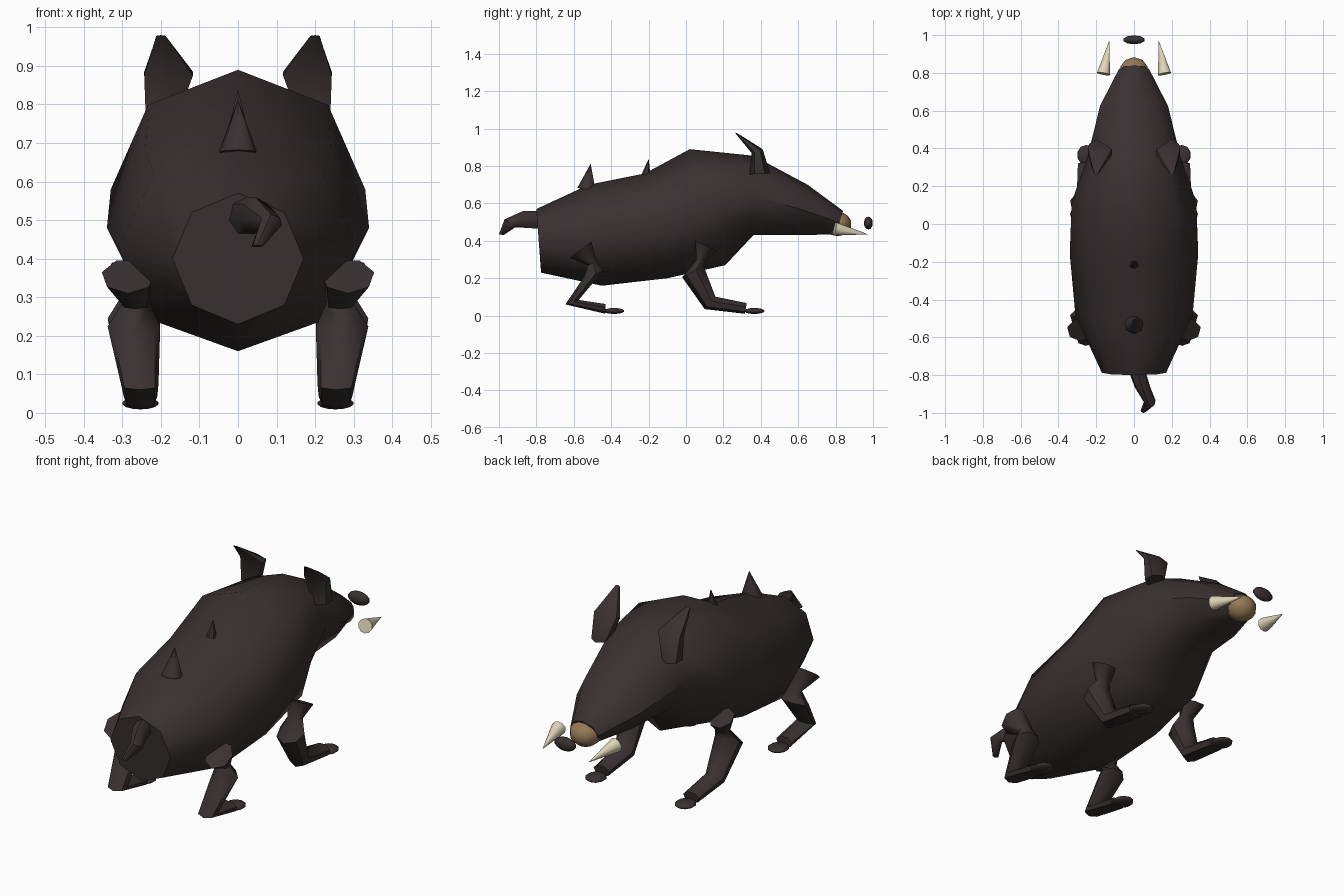
import bpy, bmesh, math
from mathutils import Vector

if "Cube" in bpy.data.objects:
    bpy.data.objects.remove(bpy.data.objects["Cube"])


def material(name, colour):
    m = bpy.data.materials.new(name)
    m.use_nodes = True
    m.diffuse_color = (*colour, 1)
    m.node_tree.nodes["Principled BSDF"].inputs["Base Color"].default_value = (*colour, 1)
    return m


HIDE = material("dark hide", (0.042, 0.031, 0.031))
SNOUT = material("tan snout", (0.30, 0.19, 0.09))
IVORY = material("ivory", (0.74, 0.67, 0.48))


def finish(name, bm, mat, angle=50):
    bmesh.ops.recalc_face_normals(bm, faces=bm.faces)
    mesh = bpy.data.meshes.new(name)
    bm.to_mesh(mesh)
    bm.free()
    mesh.materials.append(mat)
    ob = bpy.data.objects.new(name, mesh)
    bpy.context.collection.objects.link(ob)
    bpy.ops.object.select_all(action='DESELECT')
    ob.select_set(True)
    bpy.context.view_layer.objects.active = ob
    bpy.ops.object.shade_smooth_by_angle(angle=math.radians(angle))
    return ob


def loft(name, rings, sides, mat=HIDE, side=1):
    """Each ring: two opposite points (y, z), (y, z), then centre x and x radius."""
    bm = bmesh.new()
    loops = []
    for ya, za, yb, zb, cx, rx in rings:
        a, b = Vector((cx, ya, za)), Vector((cx, yb, zb))
        mid, half = (a + b) / 2, (a - b) / 2
        loop = []
        for i in range(sides):
            t = math.tau * i / sides
            p = mid + half * math.cos(t) + Vector((rx * math.sin(t), 0, 0))
            loop.append(bm.verts.new((p.x * side, p.y, p.z)))
        loops.append(loop)
    for lo, hi in zip(loops, loops[1:]):
        for i in range(sides):
            j = (i + 1) % sides
            bm.faces.new((lo[i], lo[j], hi[j], hi[i]))
    bm.faces.new(loops[0])
    bm.faces.new(loops[-1])
    return finish(name, bm, mat)


def cone(name, base, tip, radius, sides, mat):
    bm = bmesh.new()
    base, tip = Vector(base), Vector(tip)
    bmesh.ops.create_cone(bm, cap_ends=True, segments=sides, radius1=radius,
                          radius2=0.001, depth=(tip - base).length)
    ob = finish(name, bm, mat)
    ob.rotation_euler = (tip - base).to_track_quat('Z', 'Y').to_euler()
    ob.location = (base + tip) / 2
    return ob


def ball(name, centre, radii, mat, u=10, v=7):
    bm = bmesh.new()
    bmesh.ops.create_uvsphere(bm, u_segments=u, v_segments=v, radius=1)
    bmesh.ops.scale(bm, vec=radii, verts=bm.verts)
    bmesh.ops.translate(bm, vec=centre, verts=bm.verts)
    return finish(name, bm, mat, 60)


# Body and head in one octagonal loft
loft("body", [
    (-.80, .57, -.775, .23, 0, .17),
    (-.52, .70, -.45, .16, 0, .31),
    (-.22, .76, -.10, .20, 0, .34),
    (.02, .89, .21, .27, 0, .33),
    (.36, .855, .36, .43, 0, .245),
    (.65, .70, .60, .43, 0, .18),
    (.84, .56, .80, .435, 0, .08)], 8)

# Snout tip and nose
ball("snout", (0, .81, .49), (.078, .075, .065), SNOUT)
ball("nose", (0, .975, .495), (.06, .024, .034), HIDE)

# Curled tail
loft("tail", [
    (-.79, .56, -.79, .46, .02, .045),
    (-.87, .56, -.86, .465, .045, .042),
    (-.97, .515, -.91, .47, .085, .03),
    (-1.0, .435, -.975, .43, .05, .015)], 7)

# Back spikes
cone("rear_spike", (0, -.53, .675), (0, -.51, .81), .052, 7, HIDE)
cone("middle_spike", (0, -.215, .745), (0, -.20, .835), .026, 6, HIDE)

# Paired parts
for s, label in ((1, "left"), (-1, "right")):
    loft(label + "_ear", [
        (.34, .755, .45, .76, .20, .045),
        (.35, .87, .41, .89, .18, .073),
        (.26, .98, .28, .972, .20, .014)], 6, side=s)
    cone(label + "_tusk", (.162 * s, .795, .465), (.13 * s, .97, .435), .036, 10, IVORY)
    loft(label + "_front_leg", [
        (.05, .40, .17, .345, .28, .06),
        (.055, .30, .11, .30, .265, .04),
        (-.02, .205, .10, .27, .27, .07),
        (.10, .035, .16, .105, .255, .05),
        (.315, .01, .325, .07, .253, .045)], 7, side=s)
    loft(label + "_rear_leg", [
        (-.62, .31, -.50, .40, .285, .07),
        (-.525, .27, -.475, .29, .265, .038),
        (-.55, .20, -.44, .24, .27, .07),
        (-.645, .06, -.57, .085, .255, .05),
        (-.43, .01, -.43, .065, .253, .045)], 7, side=s)
    for y, part in ((.365, "front"), (-.385, "rear")):
        ball(f"{label}_{part}_hoof", (.253 * s, y, .025), (.05, .055, .016), HIDE)
